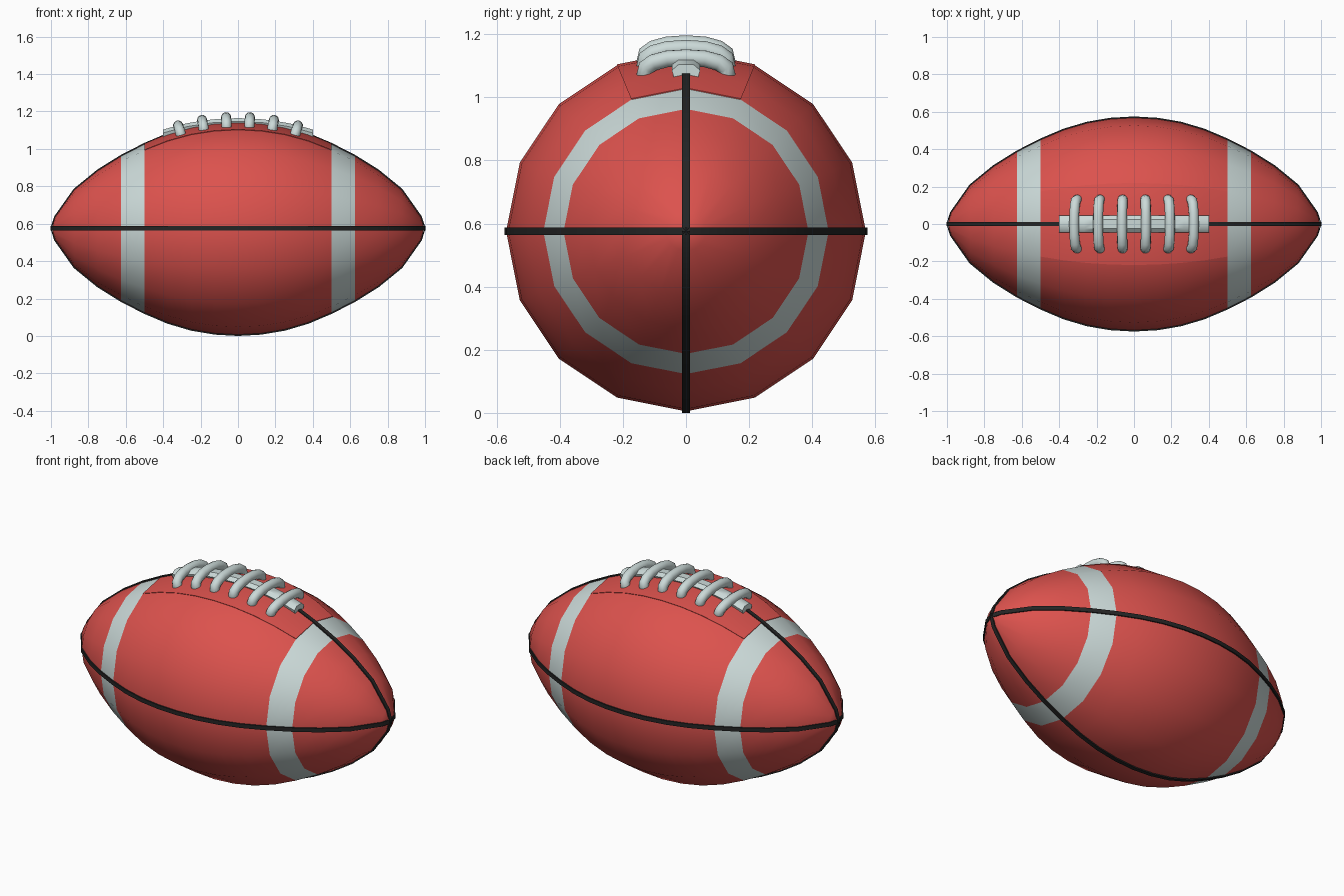
import bpy, bmesh, math
from mathutils import Vector

if "Cube" in bpy.data.objects:
    bpy.data.objects.remove(bpy.data.objects["Cube"])

CZ = 0.575  # height of the long axis


def material(name, rgb):
    m = bpy.data.materials.new(name)
    m.diffuse_color = (*rgb, 1)
    m.use_nodes = True
    m.node_tree.nodes["Principled BSDF"].inputs["Base Color"].default_value = m.diffuse_color
    return m


RED = material("red leather", (0.72, 0.085, 0.075))
WHITE = material("pale grey", (0.60, 0.70, 0.69))
BLACK = material("seam black", (0.018, 0.018, 0.018))

# Half profile of the ball (x, radius), mirrored to the full length
half = [(0, 0.57), (0.125, 0.563), (0.25, 0.542), (0.375, 0.505), (0.5, 0.452),
        (0.625, 0.388), (0.75, 0.31), (0.875, 0.208), (0.978, 0.062), (0.995, 0)]
profile = [(-x, r) for x, r in reversed(half[1:])] + half


def offset(d):
    """Profile pushed outwards along its normals."""
    out = []
    for i, (x, r) in enumerate(profile):
        if r == 0:
            out.append((x + math.copysign(d, x), 0))
            continue
        a, b = profile[i - 1], profile[i + 1]
        t = Vector((b[0] - a[0], b[1] - a[1])).normalized()
        out.append((x - t.y * d, r + t.x * d))
    return out


def radius(x):
    x = abs(x)
    for (x0, r0), (x1, r1) in zip(half, half[1:]):
        if x <= x1:
            return r0 + (r1 - r0) * (x - x0) / (x1 - x0)
    return 0


def loft(name, rings, mats, caps=True, angle=40, rule=None):
    """Skin closed rings of points into one object."""
    bm = bmesh.new()
    vs = [[bm.verts.new(p) for p in ring] for ring in rings]
    n = len(rings[0])
    for a, b in zip(vs, vs[1:]):
        for i in range(n):
            j = (i + 1) % n
            bm.faces.new((a[i], a[j], b[j], b[i]))
    if caps:
        bm.faces.new(vs[0])
        bm.faces.new(vs[-1])
    bmesh.ops.remove_doubles(bm, verts=bm.verts, dist=1e-5)
    bmesh.ops.recalc_face_normals(bm, faces=bm.faces)
    if rule:
        for f in bm.faces:
            f.material_index = rule(f.calc_center_median())
    me = bpy.data.meshes.new(name)
    bm.to_mesh(me)
    bm.free()
    for m in mats:
        me.materials.append(m)
    ob = bpy.data.objects.new(name, me)
    bpy.context.collection.objects.link(ob)
    bpy.ops.object.select_all(action='DESELECT')
    ob.select_set(True)
    bpy.context.view_layer.objects.active = ob
    bpy.ops.object.shade_smooth_by_angle(angle=math.radians(angle))
    return ob


def around(x, r, a):
    """Point at angle a from straight up around the long axis."""
    return Vector((x, r * math.sin(a), CZ + r * math.cos(a)))


# Ball body: 16 sides, with the two pale bands as face loops
loft("ball_body",
     [[around(x, r, i * math.tau / 16) for i in range(16)] for x, r in profile],
     [RED, WHITE], caps=False, angle=80,
     rule=lambda c: 1 if 0.5 < abs(c.x) < 0.625 else 0)

# Raised lace panel over the two top sides
A = math.tau / 16
rings = []
for x, r in profile:
    if abs(x) <= 0.5:
        rings.append([around(x, r - 0.01, -A), around(x, r + 0.003, -A),
                      around(x, r + 0.003, 0), around(x, r + 0.003, A),
                      around(x, r - 0.01, A), around(x, r - 0.01, 0)])
loft("lace_panel", rings, [RED])

# Four dark seams from tip to tip
outer, inner = offset(0.005), offset(-0.008)
for k, name in enumerate(("seam_top", "seam_back", "seam_bottom", "seam_front")):
    a = k * math.pi / 2
    side = Vector((0, math.cos(a), -math.sin(a))) * 0.012
    rings = []
    for (x0, r0), (x1, r1) in zip(outer, inner):
        p, q = around(x0, r0, a), around(x1, r1, a)
        rings.append([p - side, p + side, q + side, q - side])
    loft(name, rings, [BLACK])

# Pale strip under the laces
rings = []
for i in range(13):
    x = -0.4 + 0.8 * i / 12
    z = CZ + radius(x)
    top = z + 0.02 + 0.014 * (x / 0.4) ** 2
    rings.append([Vector((x, y, h)) for y, h in
                  ((-0.036, z - 0.015), (-0.045, top - 0.018), (-0.024, top),
                   (0.024, top), (0.045, top - 0.018), (0.036, z - 0.015))])
loft("lace_strip", rings, [WHITE])

# Six arched laces, leaning with the curve of the ball
TUBE = 0.027
path = [(0.118, -0.045), (0.131, -0.025), (0.126, -0.004), (0.103, 0.012), (0.06, 0.024)]
path = [(-y, h) for y, h in path] + [(0, 0.028)] + list(reversed(path))
for k, x in enumerate((-0.312, -0.187, -0.062, 0.062, 0.187, 0.312)):
    lean = 0.95 * x
    up = Vector((math.sin(lean), 0, math.cos(lean)))
    along = Vector((math.cos(lean), 0, -math.sin(lean)))
    base = Vector((x, 0, CZ + radius(x)))
    rings = []
    for i, (y, h) in enumerate(path):
        a, b = path[max(i - 1, 0)], path[min(i + 1, len(path) - 1)]
        t = Vector((b[0] - a[0], b[1] - a[1])).normalized()
        n = Vector((0, -t.y, 0)) + up * t.x
        c = base + Vector((0, y, 0)) + up * h
        rings.append([c + TUBE * (n * math.cos(s) + along * math.sin(s))
                      for s in (j * math.tau / 12 for j in range(12))])
    loft("lace_%d" % (k + 1), rings, [WHITE], angle=50)
